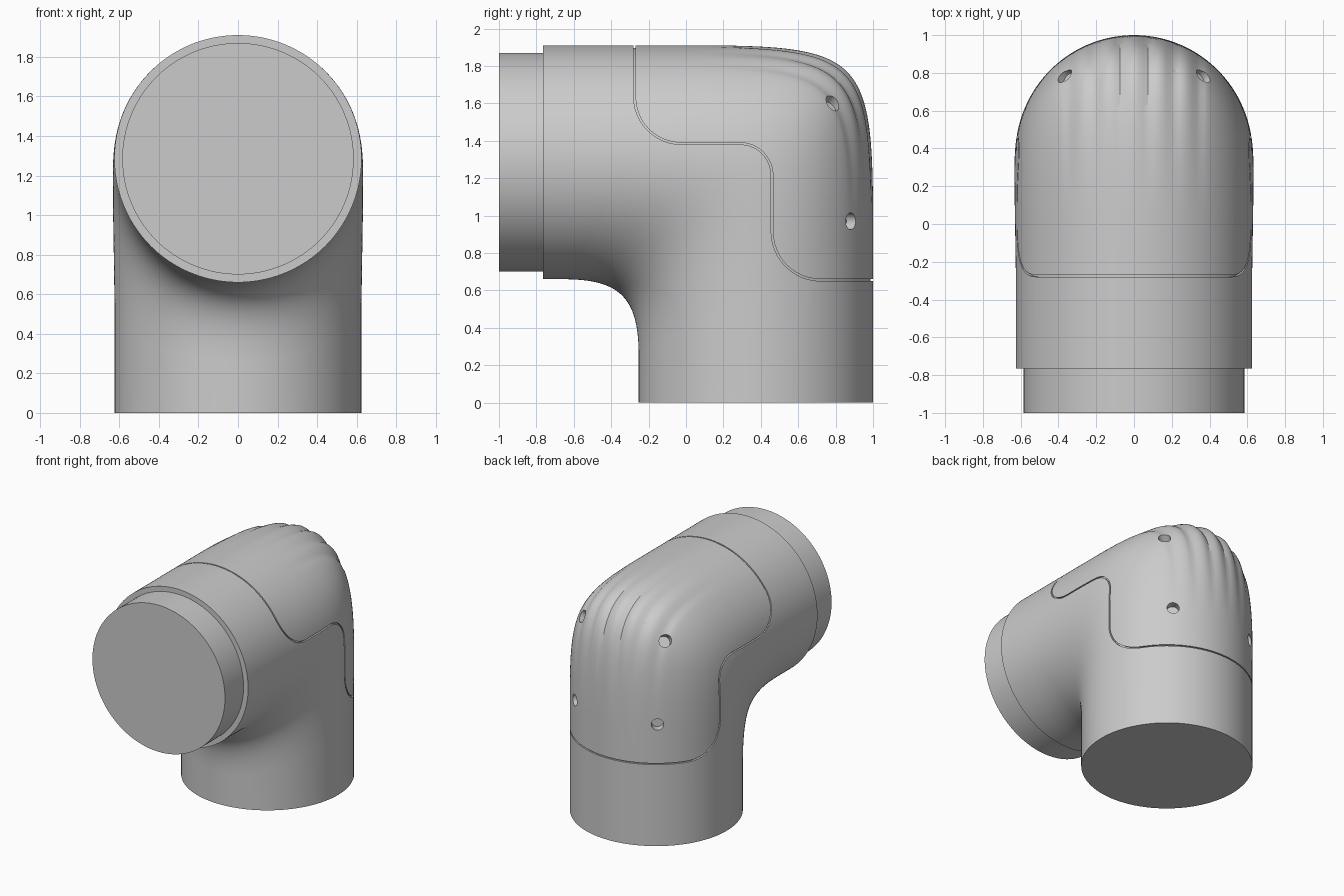
import bpy, bmesh
from math import pi, sin, cos, sqrt, atan2
from mathutils import Vector

if "Cube" in bpy.data.objects:
    bpy.data.objects.remove(bpy.data.objects["Cube"])

R = 0.625          # pipe radius
SIDES, STEPS = 160, 56


def make_object(name, bm):
    bmesh.ops.recalc_face_normals(bm, faces=bm.faces)
    mesh = bpy.data.meshes.new(name)
    bm.to_mesh(mesh)
    bm.free()
    obj = bpy.data.objects.new(name, mesh)
    bpy.context.collection.objects.link(obj)
    return obj


def activate(obj):
    bpy.ops.object.select_all(action='DESELECT')
    obj.select_set(True)
    bpy.context.view_layer.objects.active = obj


def cut(obj, cutter):
    activate(obj)
    mod = obj.modifiers.new("cut", 'BOOLEAN')
    mod.operation, mod.solver, mod.object = 'DIFFERENCE', 'EXACT', cutter
    bpy.ops.object.modifier_apply(modifier=mod.name)
    bpy.data.objects.remove(cutter)


def bezier(p, t):
    a, b, c, d = (Vector(q) for q in p)
    s = 1 - t
    return a * s**3 + b * 3 * s * s * t + c * 3 * s * t * t + d * t**3


def flute_depth(x, t):
    # finger-like flutes on the outside of the bend, fading at both ends
    fade = min(1, max(0, (0.40 - abs(x)) / 0.08))
    return 0.026 * (1 - abs(cos(pi * x / 0.14))) * fade * sin(pi * t) ** 1.3


def elbow(name, inset=0.0):
    # each section is an ellipse spanning an inner and an outer (y, z) profile point
    inner = [(-0.66, 0.66), (-0.35, 0.66), (-0.253, 0.56), (-0.253, 0.25)]
    outer = [(0.05, 1.91), (0.95, 1.91), (1.0, 1.85), (1.0, 0.95)]
    sections = [(Vector((-0.765, 0.66)), Vector((-0.765, 1.91)), 0)]
    for i in range(STEPS + 1):
        t = i / STEPS
        sections.append((bezier(inner, t), bezier(outer, t), t))
    sections.append((Vector((-0.253, 0)), Vector((1.0, 0)), 1))
    bm = bmesh.new()
    rings = []
    for a, b, t in sections:
        mid, half = (a + b) / 2, (b - a) / 2
        unit, length = half.normalized(), half.length - inset
        width = R - inset + 0.008 * sin(pi * t)
        ring = []
        for k in range(SIDES):
            th = 2 * pi * k / SIDES
            x, h = width * sin(th), length * cos(th)
            if h > 0:
                h -= flute_depth(x, t)
            p = mid + unit * h
            ring.append(bm.verts.new((x, p.x, p.y)))
        rings.append(ring)
    for r, s in zip(rings, rings[1:]):
        for k in range(SIDES):
            j = (k + 1) % SIDES
            bm.faces.new((r[k], r[j], s[j], s[k]))
    bm.faces.new(rings[0])
    bm.faces.new(rings[-1])
    return make_object(name, bm)


def rounded_path(points, radii):
    pts = [Vector(p) for p in points]
    out = [pts[0]]
    for i, r in enumerate(radii, 1):
        p = pts[i]
        u, v = (pts[i - 1] - p).normalized(), (pts[i + 1] - p).normalized()
        c = p + (u + v) * r
        for k in range(13):
            a = k / 12 * pi / 2
            out.append(c - v * r * cos(a) - u * r * sin(a))
    return out + [pts[-1]]


def ribbon(name, path, thick, reach):
    # thin strip following a (y, z) path, extruded through x
    bm = bmesh.new()
    rings = []
    for i, p in enumerate(path):
        d = (path[min(i + 1, len(path) - 1)] - path[max(i - 1, 0)]).normalized()
        n = Vector((-d.y, d.x)) * thick / 2
        rings.append([bm.verts.new((x, q.x, q.y)) for x, q in
                      ((-reach, p - n), (reach, p - n), (reach, p + n), (-reach, p + n))])
    for r, s in zip(rings, rings[1:]):
        for k in range(4):
            j = (k + 1) % 4
            bm.faces.new((r[k], r[j], s[j], s[k]))
    bm.faces.new(rings[0])
    bm.faces.new(rings[-1])
    return make_object(name, bm)


def cylinder(name, radius, start, end, sides):
    start, end = Vector(start), Vector(end)
    axis = end - start
    bpy.ops.mesh.primitive_cylinder_add(vertices=sides, radius=radius, depth=axis.length,
                                        location=(start + end) / 2,
                                        rotation=axis.to_track_quat('Z', 'Y').to_euler())
    obj = bpy.context.object
    obj.name = name
    return obj


# Elbow body with rounded outer bend
body = elbow("elbow_body")

# Cover seam: shallow stepped groove around the back shell
seam_path = rounded_path([(-0.275, 2.1), (-0.275, 1.385), (0.46, 1.385), (0.46, 0.655), (1.2, 0.655)],
                         [0.25, 0.17, 0.26])
seam = ribbon("seam_cutter", seam_path, 0.010, 0.8)
cut(seam, elbow("core_cutter", inset=0.014))
cut(body, seam)

# Screw holes, mirrored left and right
for side in (-1, 1):
    for pos, normal in (((0.375, 0.79, 1.61), (0.62, 0.48, 0.62)),
                        ((0.365, 0.88, 0.97), (0.58, 0.81, 0.0))):
        p = Vector((pos[0] * side, pos[1], pos[2]))
        n = Vector((normal[0] * side, normal[1], normal[2])).normalized()
        cut(body, cylinder("hole_cutter", 0.045, p - n * 0.06, p + n * 0.15, 32))

# Narrower neck on the front opening
neck = cylinder("front_neck", 0.585, (0, -1.0, 1.285), (0, -0.76, 1.285), 128)

for obj in (body, neck):
    activate(obj)
    bpy.ops.object.shade_smooth_by_angle(angle=pi / 6)
